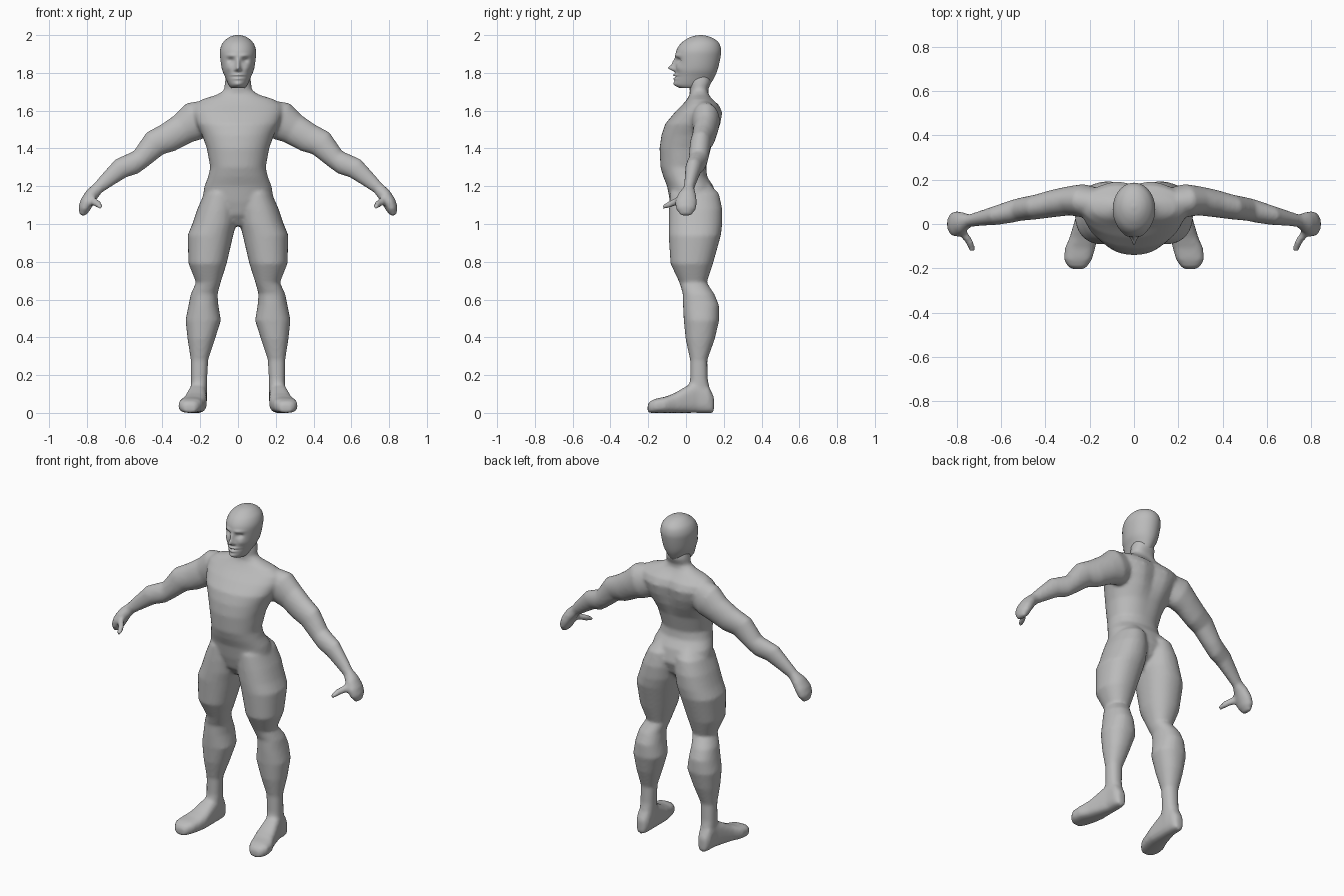
import bpy, math
from mathutils import Vector

if "Cube" in bpy.data.objects:
    bpy.data.objects.remove(bpy.data.objects["Cube"])

SKIN = bpy.data.materials.new("grey_skin")
SKIN.diffuse_color = (0.5, 0.5, 0.5, 1)
SKIN.use_nodes = True
SKIN.node_tree.nodes["Principled BSDF"].inputs["Base Color"].default_value = SKIN.diffuse_color


def loft(name, rings, segs=28, power=2.0, tweak=None):
    """Closed skin over rings given as (centre, half axis u, half axis v)."""
    verts, faces = [], []
    for c, u, v in rings:
        for i in range(segs):
            a = 2 * math.pi * i / segs
            ca, sa = math.cos(a), math.sin(a)
            p = (Vector(c) + Vector(u) * math.copysign(abs(ca) ** (2 / power), ca)
                 + Vector(v) * math.copysign(abs(sa) ** (2 / power), sa))
            verts.append(tweak(p) if tweak else p)
    for r in range(len(rings) - 1):
        for i in range(segs):
            j = (i + 1) % segs
            a, b = r * segs, (r + 1) * segs
            faces.append((a + i, a + j, b + j, b + i))
    faces.append(tuple(reversed(range(segs))))
    faces.append(tuple(range((len(rings) - 1) * segs, len(rings) * segs)))
    me = bpy.data.meshes.new(name)
    me.from_pydata(verts, [], faces)
    me.materials.append(SKIN)
    ob = bpy.data.objects.new(name, me)
    bpy.context.collection.objects.link(ob)
    # consistent outward normals
    bpy.context.view_layer.objects.active = ob
    ob.select_set(True)
    bpy.ops.object.mode_set(mode='EDIT')
    bpy.ops.mesh.select_all(action='SELECT')
    bpy.ops.mesh.normals_make_consistent(inside=False)
    bpy.ops.object.mode_set(mode='OBJECT')
    ob.select_set(False)
    return ob


def upright(rows):
    """Rows of z, x0, x1, front y, back y to horizontal rings."""
    return [(((a + b) / 2, (f + k) / 2, z), ((b - a) / 2, 0, 0), (0, (k - f) / 2, 0))
            for z, a, b, f, k in rows]


def limb(rows):
    """Rows of x, y, z, radius in the xz plane, radius in y along a bent path."""
    out = []
    for i, (x, y, z, r, ry) in enumerate(rows):
        p, q = rows[max(i - 1, 0)], rows[min(i + 1, len(rows) - 1)]
        d = Vector((q[0] - p[0], 0, q[2] - p[2])).normalized()
        out.append(((x, y, z), (-d.z * r, 0, d.x * r), (0, ry, 0)))
    return out


def smooth_rows(rows, n):
    """Catmull-Rom resampling of a table of rows."""
    out = []
    for i in range(len(rows) - 1):
        p = [rows[min(max(i + k, 0), len(rows) - 1)] for k in (-1, 0, 1, 2)]
        for s in range(n):
            t = s / n
            out.append([0.5 * (2 * b + (c - a) * t + (2 * a - 5 * b + 4 * c - d) * t * t
                               + (3 * b - a - 3 * c + d) * t ** 3) for a, b, c, d in zip(*p)])
    return out + [rows[-1]]


def bump(t, centre, width):
    return math.exp(-((t - centre) / width) ** 2)


# torso and neck: z, half width, front, back
torso_rows = [
    (0.99, .04, -.02, .08), (1.05, .12, -.065, .14), (1.12, .19, -.085, .165),
    (1.20, .178, -.10, .145), (1.25, .158, -.12, .112), (1.30, .147, -.135, .107),
    (1.40, .165, -.14, .137), (1.47, .19, -.13, .172), (1.53, .22, -.11, .192),
    (1.59, .24, -.06, .2), (1.63, .235, -.02, .18), (1.66, .19, .005, .145),
    (1.685, .11, .02, .125), (1.71, .072, .02, .12), (1.75, .07, .015, .135), (1.80, .06, .02, .13)]


def spine(p):
    # groove between the shoulder blades
    if p.y > .05:
        p.y -= .025 * bump(p.x, 0, .05) * bump(p.z, 1.54, .12)
    return p


parts = [loft("torso", upright([(z, -w, w, f, b) for z, w, f, b in torso_rows]),
              40, 2.15, spine)]

leg_rows = [
    (1.23, .03, .12, -.05, .11), (1.16, .008, .18, -.085, .175), (1.08, .003, .215, -.09, .192),
    (1.0, .01, .242, -.092, .192), (.94, .025, .267, -.092, .185), (.79, .06, .262, -.082, .143),
    (.69, .092, .222, -.035, .11), (.63, .108, .25, -.017, .15), (.57, .104, .262, -.016, .175),
    (.49, .09, .278, -.012, .176), (.39, .122, .267, -.002, .152), (.28, .158, .25, .022, .113),
    (.18, .163, .25, .022, .115), (.06, .165, .25, .0, .14)]

# foot: y, inner x, outer x, height
foot_rows = [
    (.148, .185, .235, .085), (.12, .17, .25, .14), (.06, .165, .255, .17), (0, .165, .272, .14),
    (-.06, .165, .29, .105), (-.11, .175, .312, .085), (-.16, .19, .316, .076),
    (-.19, .21, .30, .062), (-.203, .225, .28, .045)]

arm_rows = [
    (.15, .09, 1.57, .09, .07), (.23, .105, 1.545, .104, .075), (.29, .105, 1.505, .085, .066),
    (.37, .092, 1.457, .079, .062), (.44, .077, 1.427, .073, .056), (.515, .066, 1.345, .055, .052),
    (.555, .056, 1.32, .059, .051), (.62, .04, 1.295, .056, .044), (.69, .026, 1.235, .042, .034),
    (.742, .015, 1.19, .032, .028), (.775, .005, 1.155, .036, .048), (.80, 0, 1.115, .036, .059),
    (.815, 0, 1.08, .032, .053), (.825, 0, 1.045, .014, .028)]

thumb_rows = [(-.02, .785, 1.13, .022), (-.05, .765, 1.12, .022),
              (-.085, .74, 1.105, .019), (-.122, .73, 1.09, .013)]

for s, side in ((1, "left"), (-1, "right")):
    def flip(p, s=s):
        return Vector((p.x * s, p.y, p.z))
    parts.append(loft(side + "_leg", upright(leg_rows), 28, 2.2, flip))
    parts.append(loft(side + "_foot", [
        (((a + b) / 2, y, h / 2), ((b - a) / 2, 0, 0), (0, 0, h / 2))
        for y, a, b, h in foot_rows], 28, 2.8, flip))
    parts.append(loft(side + "_arm", limb(arm_rows), 28, 2.0, flip))
    parts.append(loft(side + "_thumb", [
        ((x, y, z), (r, 0, 0), (0, 0, r)) for y, x, z, r in thumb_rows], 16, 2.0, flip))

# fuse the limbs and torso into one continuous body
bpy.ops.object.select_all(action='DESELECT')
for ob in parts:
    ob.select_set(True)
body = parts[0]
bpy.context.view_layer.objects.active = body
bpy.ops.object.join()
body.name = "body"
rm = body.modifiers.new("fuse", 'REMESH')
rm.mode = 'VOXEL'
rm.voxel_size = 0.01
rm.use_smooth_shade = True
sm = body.modifiers.new("soften", 'SMOOTH')
sm.factor = 0.5
sm.iterations = 5

# head: z, half width, front, back
head_rows = [
    (1.72, .036, -.035, .09), (1.738, .05, -.058, .125), (1.78, .069, -.058, .152),
    (1.82, .085, -.056, .168), (1.88, .094, -.056, .182), (1.92, .095, -.05, .186),
    (1.955, .083, -.028, .176), (1.98, .06, .005, .15), (1.994, .035, .037, .117),
    (2.0, .008, .07, .085)]

# face relief: |x|, z, width x, width z, forward push
relief = [(0, 1.825, .012, .014, .034), (0, 1.85, .010, .024, .016), (.014, 1.817, .008, .008, .008),
          (.038, 1.866, .018, .013, -.017), (.036, 1.892, .026, .01, .007),
          (.05, 1.825, .018, .018, .007), (0, 1.788, .026, .006, .012), (0, 1.779, .03, .004, -.008),
          (0, 1.769, .022, .006, .010), (0, 1.742, .022, .012, .007)]


def face(p):
    if p.y < .05:
        for x, z, wx, wz, d in relief:
            p.y -= d * bump(abs(p.x), x, wx) * bump(p.z, z, wz)
    return p


head = loft("head", upright([(z, -w, w, f, b) for z, w, f, b in smooth_rows(head_rows, 8)]),
            96, 2.0, face)
head.data.polygons.foreach_set("use_smooth", [True] * len(head.data.polygons))
